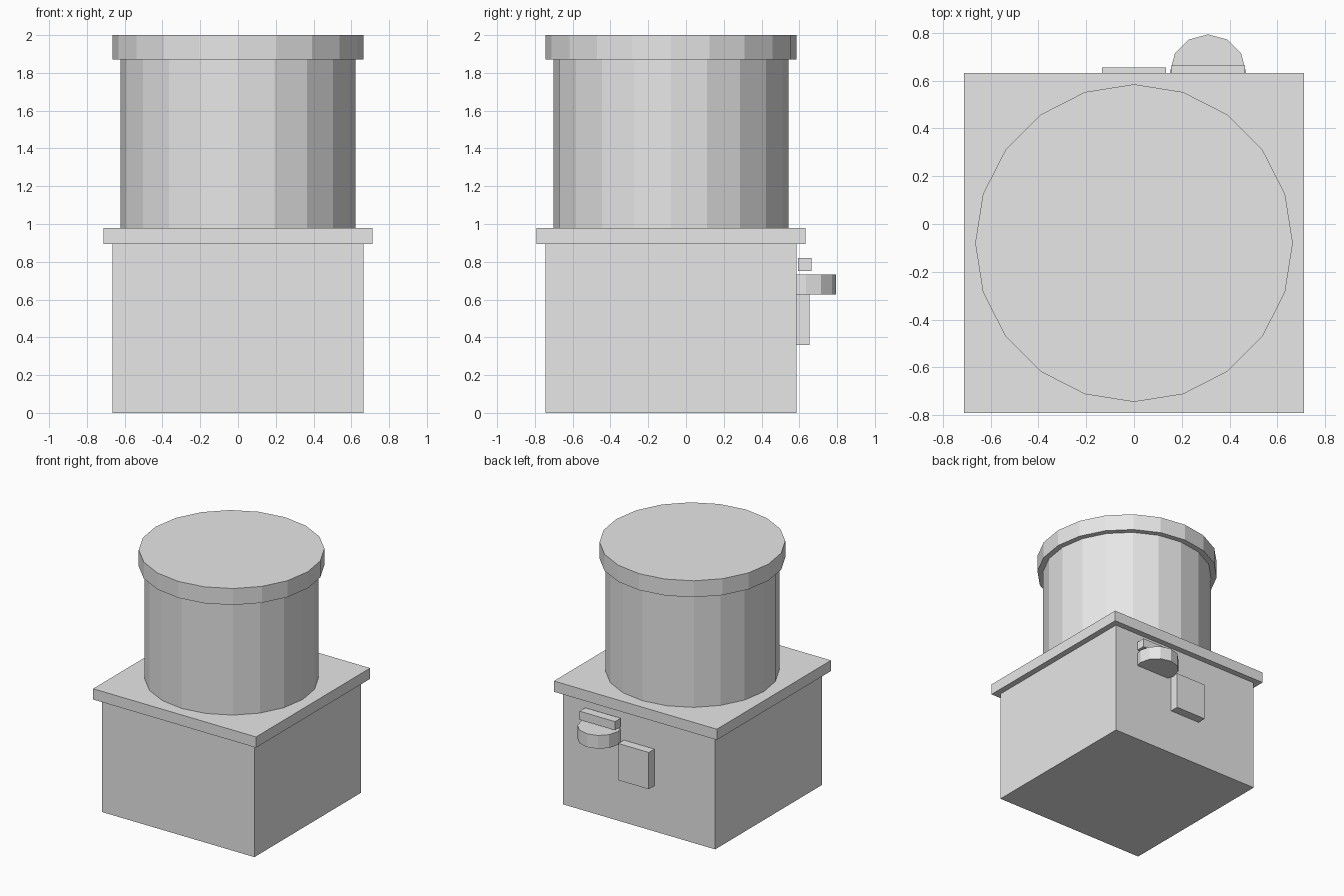
import bpy
import math

default = bpy.data.objects.get("Cube")
if default:
    bpy.data.objects.remove(default, do_unlink=True)

# One plain grey for every part
grey = bpy.data.materials.new("light_grey")
grey.use_nodes = True
colour = (0.8, 0.8, 0.8, 1)
grey.diffuse_color = colour
for node in grey.node_tree.nodes:
    if node.type == 'BSDF_PRINCIPLED':
        node.inputs["Base Color"].default_value = colour


def finish(name):
    obj = bpy.context.object
    obj.name = name
    obj.data.materials.append(grey)
    return obj


def box(name, x, y, z):
    """Box from (min, max) pairs on each axis."""
    bpy.ops.mesh.primitive_cube_add(size=1, location=[sum(r) / 2 for r in (x, y, z)])
    obj = finish(name)
    obj.scale = [r[1] - r[0] for r in (x, y, z)]
    bpy.ops.object.transform_apply(location=False, rotation=False, scale=True)
    return obj


def cylinder(name, sides, radius, centre, z):
    """Flat-sided upright cylinder with a vertex pointing along y."""
    bpy.ops.mesh.primitive_cylinder_add(
        vertices=sides, radius=radius, depth=z[1] - z[0],
        location=(centre[0], centre[1], sum(z) / 2))
    return finish(name)


MID_Y = -0.08      # main body sits slightly forward
WALL_Y = 0.585     # back wall of the base


def square_block(name, half, z):
    return box(name, (-half, half), (MID_Y - half, MID_Y + half), z)


# Square base with overhanging slab
square_block("base", 0.665, (0, 0.895))
square_block("base_slab", 0.712, (0.895, 0.98))

# Round drum and its wider lid
cylinder("drum", 20, 0.622, (0, MID_Y), (0.98, 1.87))
cylinder("drum_lid", 20, 0.665, (0, MID_Y), (1.87, 2.0))

# Fittings on the back wall
box("back_plate", (-0.133, 0.133), (WALL_Y - 0.01, 0.655), (0.36, 0.65))
cylinder("back_basin", 12, 0.16, (0.31, 0.634), (0.627, 0.732))
box("back_bar", (0.155, 0.465), (0.594, 0.664), (0.752, 0.82))
